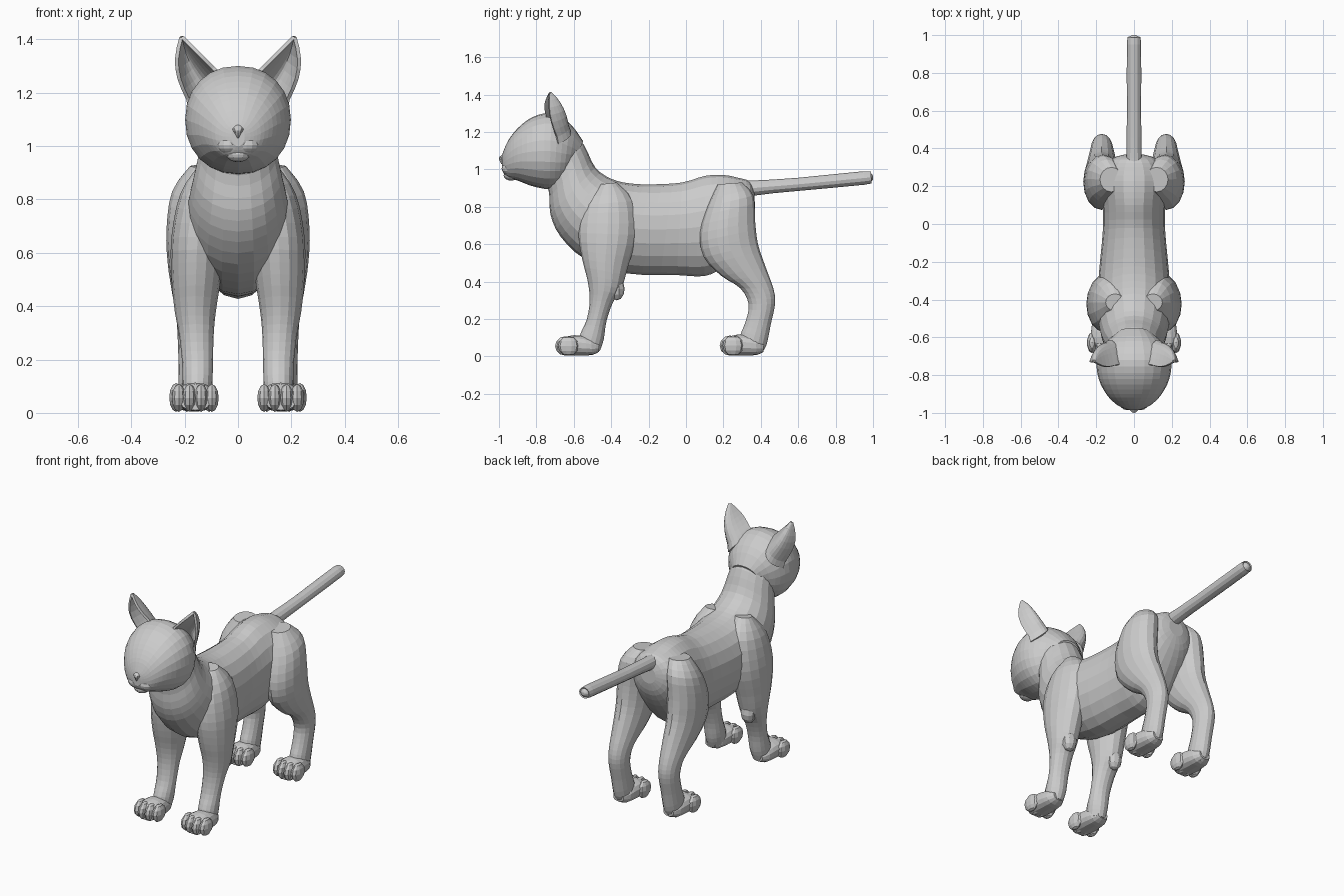
import bpy, bmesh
from math import sin, cos, pi
from mathutils import Vector

cube = bpy.data.objects.get("Cube")
if cube:
    bpy.data.objects.remove(cube)

grey = bpy.data.materials.new("plain grey")
grey.use_nodes = True
grey.diffuse_color = (0.6, 0.6, 0.6, 1)
grey.node_tree.nodes["Principled BSDF"].inputs["Base Color"].default_value = grey.diffuse_color


def finish(name, bm, mirror=False, thickness=0):
    """Turn a bmesh into a named object, optionally thickened and mirrored."""
    bmesh.ops.recalc_face_normals(bm, faces=bm.faces)
    mesh = bpy.data.meshes.new(name)
    bm.to_mesh(mesh)
    bm.free()
    mesh.materials.append(grey)
    ob = bpy.data.objects.new(name, mesh)
    bpy.context.collection.objects.link(ob)
    if thickness:
        mod = ob.modifiers.new("thickness", "SOLIDIFY")
        mod.thickness, mod.offset = thickness, 0
    if mirror:
        ob.modifiers.new("both sides", "MIRROR").use_mirror_merge = False
    return ob


def spline(rows, steps):
    """Catmull-Rom interpolation through rows of numbers."""
    out = []
    for i in range(len(rows) - 1):
        a, b, c, d = (rows[min(max(i + k, 0), len(rows) - 1)] for k in (-1, 0, 1, 2))
        for s in range(steps):
            t = s / steps
            out.append([0.5 * (2 * q + (r - p) * t + (2 * p - 5 * q + 4 * r - w) * t * t
                               + (3 * q - p - 3 * r + w) * t ** 3)
                        for p, q, r, w in zip(a, b, c, d)])
    return out + [list(rows[-1])]


def loft(name, rings, sides=18, steps=3, mirror=False, square=1.0):
    """Rings: y, z of one side, y, z of the other side, centre x, half width."""
    bm = bmesh.new()
    loops = []
    for y1, z1, y2, z2, x, w in spline(rings, steps):
        loop = []
        for k in range(sides):
            c, s = cos(2 * pi * k / sides), sin(2 * pi * k / sides)
            c, s = (abs(v) ** square * (1 if v > 0 else -1) for v in (c, s))
            loop.append(bm.verts.new((x + w * s, (y1 + y2) / 2 + c * (y1 - y2) / 2,
                                      (z1 + z2) / 2 + c * (z1 - z2) / 2)))
        loops.append(loop)
    for a, b in zip(loops, loops[1:]):
        for k in range(sides):
            n = (k + 1) % sides
            bm.faces.new((a[k], a[n], b[n], b[k]))
    bm.faces.new(loops[0])
    bm.faces.new(loops[-1])
    return finish(name, bm, mirror)


def ball(name, centre, size, mirror=False, segments=14):
    bm = bmesh.new()
    bmesh.ops.create_uvsphere(bm, u_segments=segments, v_segments=segments // 2 + 1, radius=1)
    for v in bm.verts:
        v.co = Vector(centre) + v.co * Vector(size)
    return finish(name, bm, mirror)


# Torso from neck to rump
loft("torso", [
    (-.62, 1.22, -.79, .97, 0, .14), (-.545, 1.13, -.735, .89, 0, .14),
    (-.485, 1.01, -.725, .76, 0, .165), (-.40, .95, -.67, .64, 0, .185),
    (-.30, .925, -.54, .52, 0, .195), (-.18, .92, -.33, .445, 0, .185),
    (-.02, .93, -.05, .435, 0, .165), (.1, .965, .1, .43, 0, .165),
    (.2, .97, .2, .48, 0, .18), (.28, .955, .28, .58, 0, .17),
    (.34, .935, .35, .7, 0, .12), (.365, .88, .37, .78, 0, .05)], sides=20)

# Head
loft("head", [
    (-.55, 1.15, -.61, 1.0, 0, .09), (-.62, 1.245, -.66, .92, 0, .16),
    (-.72, 1.3, -.73, .895, 0, .197), (-.82, 1.28, -.82, .91, 0, .187),
    (-.9, 1.22, -.9, .94, 0, .147), (-.95, 1.155, -.95, .955, 0, .1),
    (-.975, 1.1, -.972, .975, 0, .06), (-.985, 1.07, -.985, 1.0, 0, .025)],
    sides=24, square=.93)

# Muzzle, nose, eyes
ball("muzzle_pads", (.032, -.94, 1.005), (.05, .046, .036), True)
ball("chin", (0, -.935, .968), (.045, .04, .028))
loft("nose", [(-.975, 1.085, -.955, 1.08, 0, .01), (-.998, 1.066, -.96, 1.06, 0, .022),
              (-.998, 1.05, -.96, 1.05, 0, .014), (-.988, 1.03, -.96, 1.03, 0, .005)], 10, 2)
ball("eyes", (.087, -.917, 1.092), (.031, .026, .028), True)

# Mouth line, following the lower edge of the muzzle
loft("mouth", [(-.985, 1.004, -.96, 1.0, 0, .004), (-.975, .992, -.95, .984, .035, .006),
               (-.953, .983, -.925, .976, .062, .006), (-.93, .978, -.905, .974, .08, .003)],
     8, 2, True)

# Cupped ears that taper to a point
bm = bmesh.new()
inner, outer, tip = Vector((.09, -.745, 1.29)), Vector((.185, -.69, 1.17)), Vector((.212, -.73, 1.412))
ACROSS, UP = 10, 7
grid = []
for j in range(UP + 1):
    v = j / UP * 1.12 - .14
    row = []
    for i in range(ACROSS + 1):
        u = i / ACROSS
        p = inner.lerp(outer, u).lerp(tip, min(v, .98))
        arch, swell = 4 * u * (1 - u), max(0, sin(pi * v))
        p += Vector((-.01, .085, .0)) * arch * (1 - v) ** .7
        p += Vector((.03 * u, -.018 + .03 * arch, 0)) * swell
        row.append(bm.verts.new(p))
    grid.append(row)
for a, b in zip(grid, grid[1:]):
    for i in range(ACROSS):
        bm.faces.new((a[i], a[i + 1], b[i + 1], b[i]))
finish("ears", bm, True, .014)

# Front legs with shoulders
loft("front_legs", [
    (-.46, .92, -.37, .93, .1, .05), (-.55, .81, -.28, .83, .125, .092),
    (-.575, .66, -.265, .65, .15, .1), (-.555, .52, -.31, .48, .157, .092),
    (-.525, .4, -.345, .36, .16, .077), (-.515, .3, -.39, .29, .156, .065),
    (-.53, .2, -.425, .19, .152, .058), (-.565, .12, -.44, .09, .152, .056),
    (-.58, .05, -.46, .03, .155, .05)], sides=16, mirror=True)
ball("elbows", (.165, -.37, .36), (.045, .042, .06), True, 10)

# Hind legs with thighs
loft("hind_legs", [
    (.17, .92, .3, .93, .12, .06), (.115, .8, .36, .86, .155, .092),
    (.075, .66, .37, .72, .17, .098), (.095, .53, .385, .6, .172, .092),
    (.19, .43, .425, .48, .17, .078), (.29, .365, .468, .36, .17, .062),
    (.335, .28, .476, .28, .17, .056), (.32, .19, .453, .17, .17, .053),
    (.29, .11, .43, .06, .17, .053), (.3, .05, .4, .015, .17, .045)], sides=16, mirror=True)


# Paws, each with four toes
def paws(name, x, y, top):
    loft(name, [(y + .03, top - .03, y + .03, .01, x, .055), (y + .07, top, y + .07, .006, x, .074),
                (y + .13, top + .005, y + .14, .005, x, .068),
                (y + .19, top - .01, y + .2, .008, x, .058),
                (y + .235, top - .035, y + .235, .025, x, .035)], 14, 2, True, .85)
    for i, (dx, dy) in enumerate(((-.062, .016), (-.022, 0), (.022, 0), (.062, .016))):
        ball(f"{name}_toe_{i + 1}", (x + dx, y + .056 + dy, top / 2 + .002),
             (.027, .056, top / 2 - .002), True, 10)


paws("front_paws", .16, -.7, .108)
paws("hind_paws", .17, .18, .112)

# Straight tail with a rounded tip
loft("tail", [(.28, .94, .3, .83, 0, .045), (.35, .94, .365, .86, 0, .04),
              (.6, .955, .6, .885, 0, .038), (.95, .99, .955, .918, 0, .038),
              (.985, .982, .987, .93, 0, .028), (1.0, .965, 1.0, .947, 0, .009)], 12, 2)
